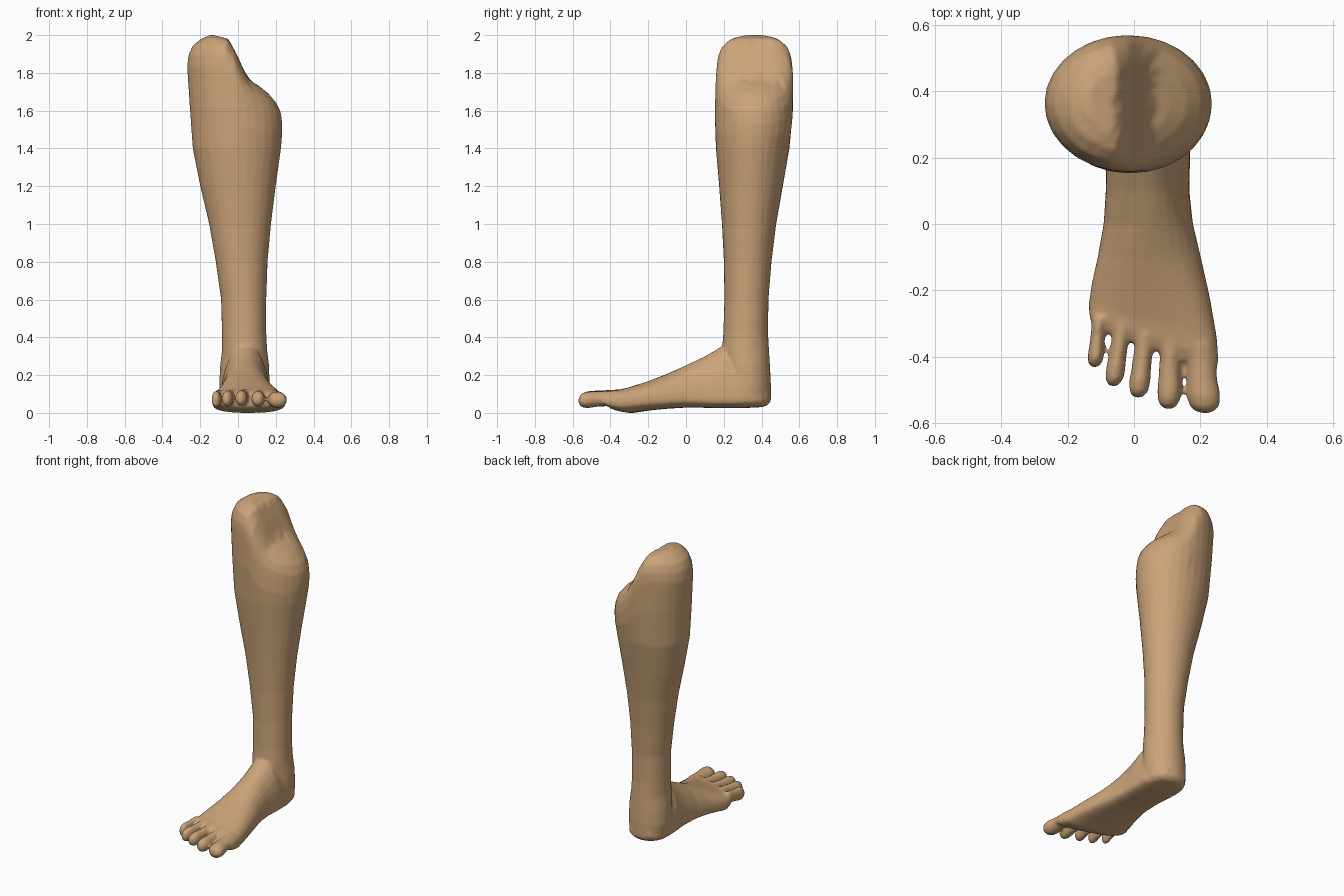
import bpy, bmesh, math

if "Cube" in bpy.data.objects:
    bpy.data.objects.remove(bpy.data.objects["Cube"])

SIDES = 28


def interp(table, t):
    """Piecewise linear lookup in [(key, value), ...] sorted by key."""
    if t <= table[0][0]:
        return table[0][1]
    for (a, va), (b, vb) in zip(table, table[1:]):
        if t <= b:
            return va + (vb - va) * (t - a) / (b - a)
    return table[-1][1]


def spow(v, e):
    return math.copysign(abs(v) ** e, v)


def loft(name, rings):
    """Closed skin through a list of equally long point rings."""
    bm = bmesh.new()
    loops = [[bm.verts.new(p) for p in r] for r in rings]
    n = len(rings[0])
    for a, b in zip(loops, loops[1:]):
        for i in range(n):
            j = (i + 1) % n
            bm.faces.new((a[i], a[j], b[j], b[i]))
    bm.faces.new(loops[0][::-1])
    bm.faces.new(loops[-1])
    bmesh.ops.recalc_face_normals(bm, faces=bm.faces)
    me = bpy.data.meshes.new(name)
    bm.to_mesh(me)
    bm.free()
    ob = bpy.data.objects.new(name, me)
    bpy.context.collection.objects.link(ob)
    return ob


ANG = [2 * math.pi * i / SIDES for i in range(SIDES)]


def oval(x0, x1, y0, y1, s=1.0):
    cx, cy = (x0 + x1) / 2, (y0 + y1) / 2
    return [(cx + s * (x1 - x0) / 2 * math.cos(a),
             cy + s * (y1 - y0) / 2 * math.sin(a)) for a in ANG]


# Shin and calf: ovals (z, x0, x1, y0, y1)
shin = [(0.035, -.07, .135, .22, .425), (0.06, -.09, .16, .2, .45),
        (0.15, -.10, .168, .2, .45), (0.25, -.095, .165, .2, .445),
        (0.33, -.085, .155, .19, .44), (0.42, -.085, .15, .197, .435),
        (0.6, -.09, .15, .203, .437), (0.8, -.118, .157, .2, .453),
        (1.0, -.153, .175, .19, .478), (1.2, -.2, .2, .175, .513),
        (1.4, -.24, .228, .158, .548)]
rings = [[(x, y, z) for x, y in oval(*b)] for z, *b in shin]

# Knee end: stepped cap, high on the outer side and low on the inner side
step = [(-.2, 1.995), (-.14, 2.003), (-.05, 1.98), (0, 1.885), (.05, 1.77),
        (.12, 1.725), (.2, 1.69)]
rim = (-.27, .235, .157, .569)
rings.append([(x, y, 1.4 + .55 * (interp(step, x) - .16 - 1.4))
              for x, y in oval(-.257, .234, .152, .566)])
for s, drop in [(1, .16), (.97, .1), (.88, .05), (.7, .015), (.5, 0),
                (.35, 0), (.2, 0), (.06, 0)]:
    rings.append([(x, y, interp(step, x) - drop) for x, y in oval(*rim, s)])
leg = loft("leg", rings)

# Foot: cross-sections (y, x0, x1, z0, z1, top squareness exponent)
foot_sections = [(.44, -.03, .1, .05, .13, 1), (.4, -.07, .14, .03, .2, 1),
                 (.3, -.095, .168, .025, .3, 1), (.2, -.09, .17, .025, .36, 1),
                 (.16, -.085, .168, .025, .335, 1),
                 (.1, -.085, .167, .027, .3, 1), (0, -.092, .178, .028, .252, 1),
                 (-.1, -.11, .202, .022, .207, .95),
                 (-.2, -.127, .23, .012, .168, .85),
                 (-.29, -.137, .25, -.001, .135, .7),
                 (-.34, -.135, .255, .01, .122, .65),
                 (-.375, -.125, .25, .035, .105, .7)]
rings = []
for y, x0, x1, z0, z1, e in foot_sections:
    zm = z0 + min(.05, .45 * (z1 - z0))
    slant = .35 * min(1, max(0, (-.1 - y) / .25))
    ring = []
    for a in ANG:
        c, s = math.cos(a), math.sin(a)
        x = (x0 + x1) / 2 + (x1 - x0) / 2 * spow(c, e if s > 0 else .8)
        z = zm + ((z1 - zm) * s ** e if s > 0 else (zm - z0) * spow(s, .7))
        ring.append((x, y - slant * (x - .05), z))
    rings.append(ring)
parts = [leg, loft("foot", rings)]

# Toes: base x, y, tip x, y, half width, half height, centre height
toes = [(.195, -.36, .214, -.57, .051, .044, .073),
        (.11, -.35, .104, -.558, .036, .043, .079),
        (.034, -.33, .012, -.524, .032, .043, .082),
        (-.035, -.3, -.063, -.49, .029, .044, .08),
        (-.104, -.28, -.119, -.433, .024, .046, .076)]
shape = [(0, .9), (.3, .88), (.55, .92), (.72, 1), (.86, .94), (.94, .74),
         (.985, .42), (1, .12)]
for k, (bx, by, tx, ty, w, h, zc) in enumerate(toes):
    rings = [[(bx + (tx - bx) * t + w * r * math.cos(a),
               by + (ty - by) * t,
               zc + .008 * (1 - t) - .008 * t + h * r * math.sin(a))
              for a in ANG] for t, r in shape]
    parts.append(loft("toe_%d" % (k + 1), rings))

# Fuse everything into one soft skin
bpy.ops.object.select_all(action='DESELECT')
for p in parts:
    p.select_set(True)
bpy.context.view_layer.objects.active = leg
bpy.ops.object.join()
leg.name = "lower_leg_and_foot"
m = leg.modifiers.new("fuse", 'REMESH')
m.mode = 'VOXEL'
m.voxel_size = .0085
m = leg.modifiers.new("soften", 'SMOOTH')
m.factor = .5
m.iterations = 8
bpy.ops.object.modifier_apply(modifier="fuse")
bpy.ops.object.modifier_apply(modifier="soften")

# Stand on the ground, shade and colour
low = min(v.co.z for v in leg.data.vertices)
for v in leg.data.vertices:
    v.co.z -= low
bpy.ops.object.shade_smooth()
skin = bpy.data.materials.new("tan skin")
skin.diffuse_color = (.6, .37, .19, 1)
skin.use_nodes = True
skin.node_tree.nodes["Principled BSDF"].inputs["Base Color"].default_value = skin.diffuse_color
leg.data.materials.clear()
leg.data.materials.append(skin)
